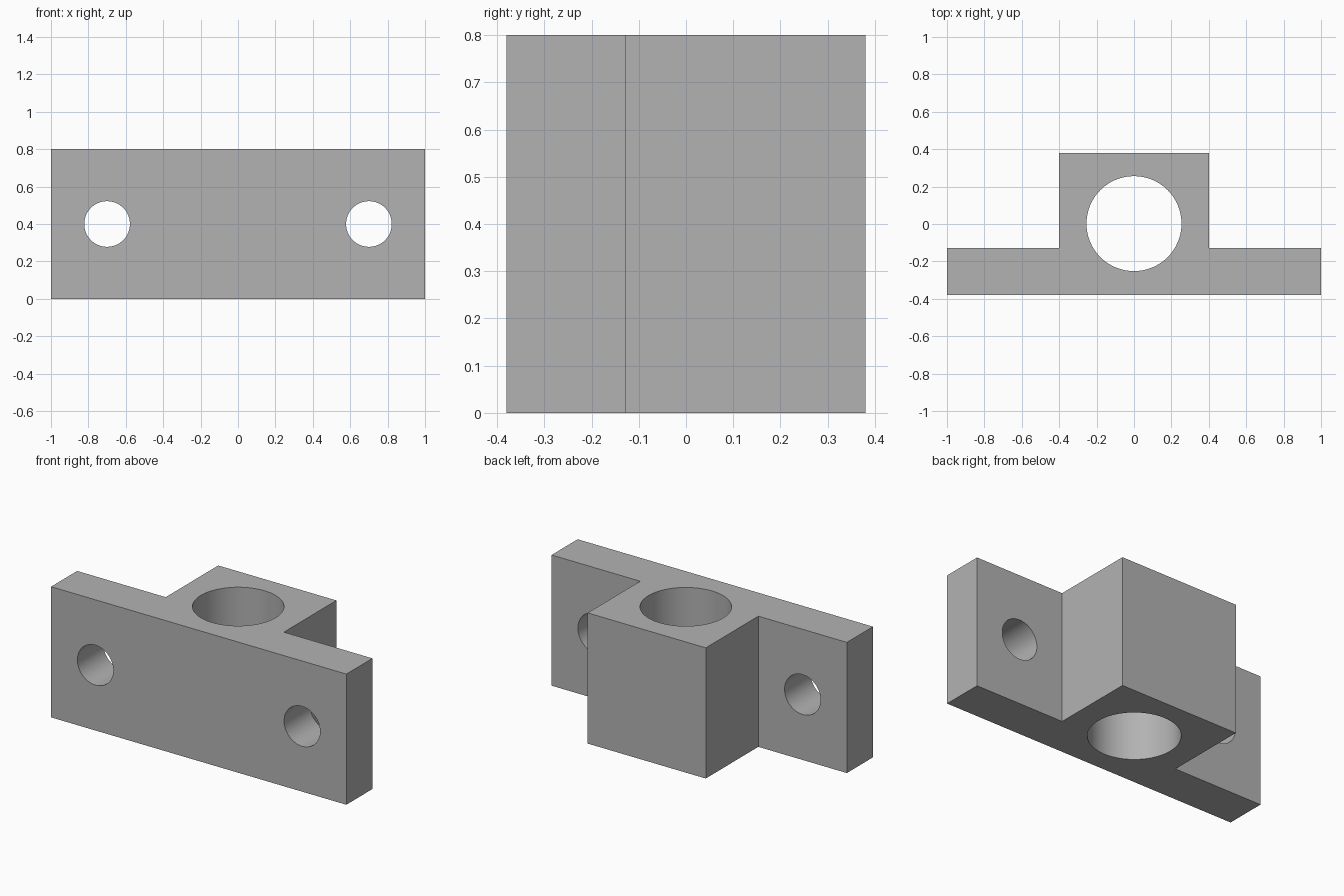
import bpy, bmesh, math

if "Cube" in bpy.data.objects:
    bpy.data.objects.remove(bpy.data.objects["Cube"], do_unlink=True)

HEIGHT = 0.8
FRONT, STEP, BACK = -0.38, -0.128, 0.38

# Plain grey material
grey = bpy.data.materials.new("plain_grey")
grey.use_nodes = True
colour = (0.45, 0.45, 0.45, 1)
grey.diffuse_color = colour
grey.node_tree.nodes["Principled BSDF"].inputs["Base Color"].default_value = colour

# Bracket body: T-shaped profile extruded upwards
half = [(1, FRONT), (1, STEP), (0.4, STEP), (0.4, BACK)]
profile = half + [(-x, y) for x, y in reversed(half)]
bm = bmesh.new()
base = bm.faces.new([bm.verts.new((x, y, 0)) for x, y in profile])
top = bmesh.ops.extrude_face_region(bm, geom=[base])["geom"]
bmesh.ops.translate(bm, vec=(0, 0, HEIGHT),
                    verts=[v for v in top if isinstance(v, bmesh.types.BMVert)])
bmesh.ops.recalc_face_normals(bm, faces=bm.faces)
mesh = bpy.data.meshes.new("mounting_bracket")
bm.to_mesh(mesh)
bm.free()
mesh.materials.append(grey)
bracket = bpy.data.objects.new("mounting_bracket", mesh)
bpy.context.collection.objects.link(bracket)


def drill(name, radius, depth, location, rotation=(0, 0, 0)):
    """Cut a round hole through the bracket."""
    bpy.ops.mesh.primitive_cylinder_add(vertices=64, radius=radius, depth=depth,
                                        location=location, rotation=rotation)
    cutter = bpy.context.object
    cutter.name = name + "_cutter"
    cutter.hide_render = True
    cutter.data.materials.append(grey)
    mod = bracket.modifiers.new(name, "BOOLEAN")
    mod.operation = "DIFFERENCE"
    mod.solver = "EXACT"
    mod.object = cutter
    bpy.ops.object.select_all(action="DESELECT")
    bracket.select_set(True)
    bpy.context.view_layer.objects.active = bracket
    bpy.ops.object.modifier_apply(modifier=mod.name)
    bpy.data.objects.remove(cutter, do_unlink=True)


# Vertical bore and the two screw holes in the flanges
drill("main_bore", 0.254, 2, (0, 0.002, HEIGHT / 2))
for side, name in ((1, "left_screw_hole"), (-1, "right_screw_hole")):
    drill(name, 0.122, 1, (side * 0.7, -0.25, HEIGHT / 2), (math.pi / 2, 0, 0))

# Smooth hole walls, crisp edges
bpy.ops.object.shade_smooth_by_angle(angle=math.radians(30))
